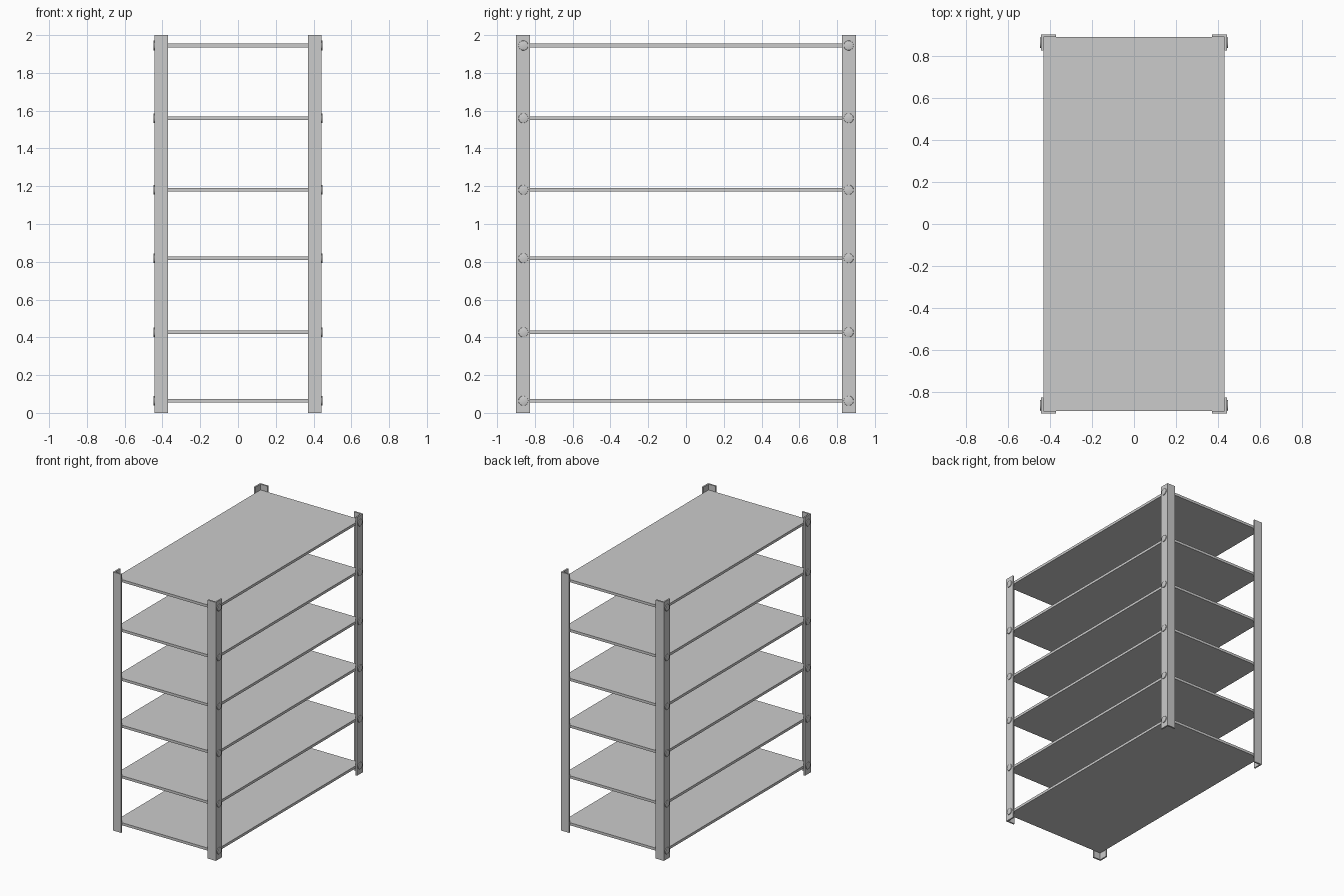
import bpy, bmesh, math
from mathutils import Matrix

if "Cube" in bpy.data.objects:
    bpy.data.objects.remove(bpy.data.objects["Cube"])

SHELF_Z = [0.064, 0.427, 0.819, 1.181, 1.56, 1.945]
X, Y, H = 0.441, 0.90, 2.0        # outer post corner and height
WX, WY, T = 0.071, 0.075, 0.012   # flange widths and thickness


def make_object(name, bm):
    bmesh.ops.recalc_face_normals(bm, faces=bm.faces)
    mesh = bpy.data.meshes.new(name)
    bm.to_mesh(mesh)
    bm.free()
    obj = bpy.data.objects.new(name, mesh)
    bpy.context.collection.objects.link(obj)
    return obj


def post(name, sx, sy):
    # L-shaped angle section, extruded upward
    profile = [(X, Y), (X - WX, Y), (X - WX, Y - T),
               (X - T, Y - T), (X - T, Y - WY), (X, Y - WY)]
    bm = bmesh.new()
    face = bm.faces.new([bm.verts.new((sx * x, sy * y, 0)) for x, y in profile])
    ext = bmesh.ops.extrude_face_region(bm, geom=[face])
    verts = [g for g in ext["geom"] if isinstance(g, bmesh.types.BMVert)]
    bmesh.ops.translate(bm, verts=verts, vec=(0, 0, H))
    make_object(name, bm)


def shelf(name, z):
    bm = bmesh.new()
    bmesh.ops.create_cube(bm, size=1, matrix=Matrix.Translation((0, 0, z))
                          @ Matrix.Diagonal((2 * (X - T), 2 * (Y - T), 0.02, 1)))
    make_object(name, bm)


def bolt(name, sx, sy, z):
    # round head with a softened rim on the outer side face
    bm = bmesh.new()
    bmesh.ops.create_cone(bm, cap_ends=True, segments=24, radius1=0.026,
                          radius2=0.026, depth=0.010)
    rim = [e for e in bm.edges if all(v.co.z > 0 for v in e.verts)]
    bmesh.ops.bevel(bm, geom=rim, offset=0.003, segments=2, profile=0.5,
                    affect='EDGES')
    bm.transform(Matrix.Translation((sx * (X + 0.001), sy * 0.861, z))
                 @ Matrix.Rotation(sx * math.pi / 2, 4, 'Y'))
    obj = make_object(name, bm)
    bpy.ops.object.select_all(action='DESELECT')
    obj.select_set(True)
    bpy.context.view_layer.objects.active = obj
    bpy.ops.object.shade_smooth_by_angle(angle=math.radians(35))


# Shelves
for i, z in enumerate(SHELF_Z, 1):
    shelf(f"shelf_{i}", z)

# Corner posts with a bolt at each shelf
for sx, side in ((-1, "left"), (1, "right")):
    for sy, end in ((-1, "front"), (1, "back")):
        post(f"{end}_{side}_post", sx, sy)
        for i, z in enumerate(SHELF_Z, 1):
            bolt(f"{end}_{side}_bolt_{i}", sx, sy, z)
